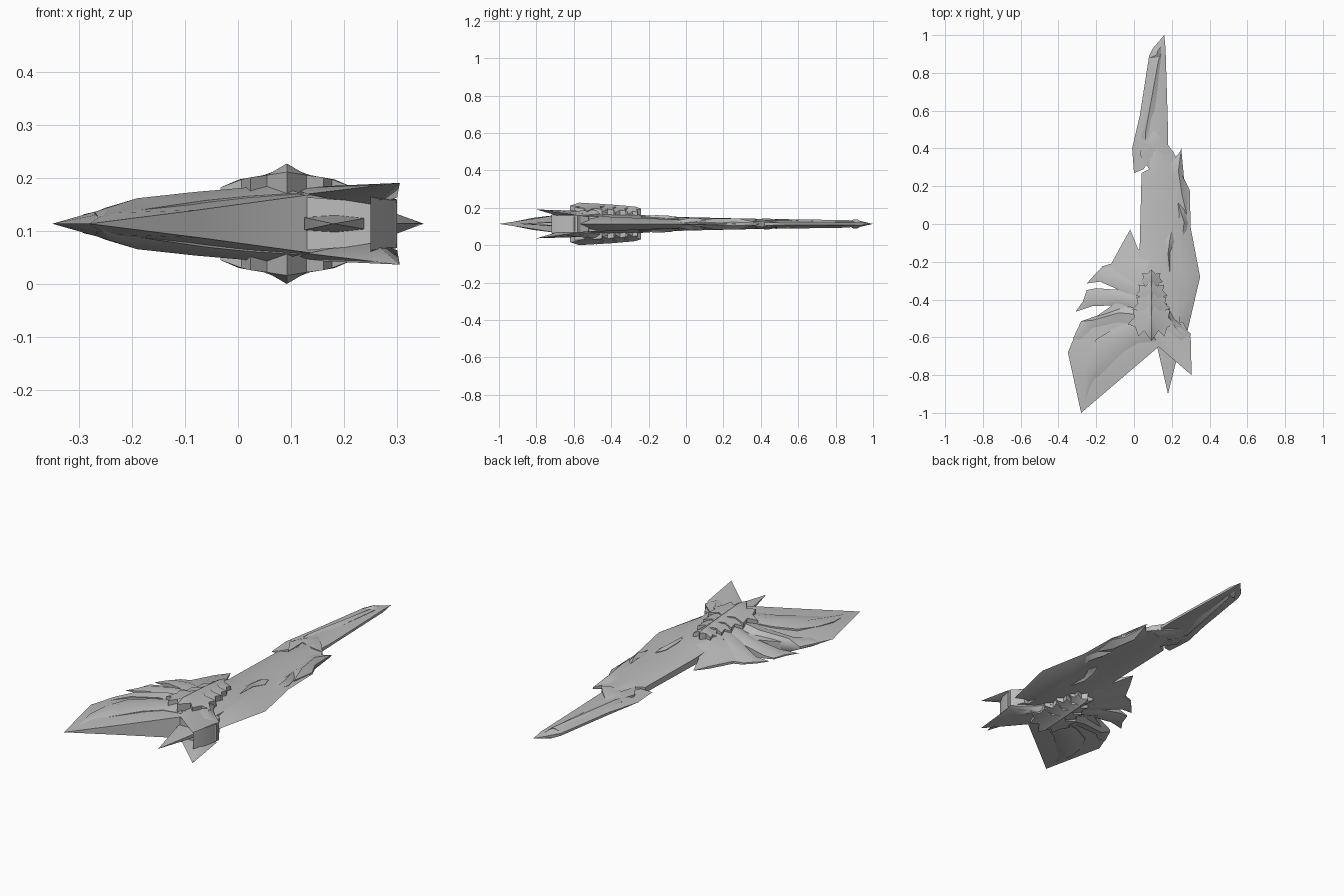
import bpy, bmesh
from mathutils import Vector
from mathutils.geometry import delaunay_2d_cdt

MID = 0.1135  # height of the mirror plane

steel = bpy.data.materials.new("grey steel")
steel.diffuse_color = (0.5, 0.5, 0.5, 1)


def finish(name, bm, angle=0.6):
    bmesh.ops.recalc_face_normals(bm, faces=bm.faces)
    mesh = bpy.data.meshes.new(name)
    bm.to_mesh(mesh)
    bm.free()
    mesh.materials.append(steel)
    ob = bpy.data.objects.new(name, mesh)
    bpy.context.collection.objects.link(ob)
    bpy.context.view_layer.objects.active = ob
    ob.select_set(True)
    bpy.ops.object.shade_smooth_by_angle(angle=angle)
    ob.select_set(False)
    return ob


def shell(name, outline, ridge=()):
    """Plate mirrored about MID: (x, y, half height) rim and a raised ridge line."""
    pts = list(outline) + list(ridge)
    n = len(outline)
    edges = [(i, (i + 1) % n) for i in range(n)]
    edges += [(i, i + 1) for i in range(n, len(pts) - 1)]
    co, _, faces, orig, _, _ = delaunay_2d_cdt(
        [Vector(p[:2]) for p in pts], edges, [], 1, 1e-5)
    bm = bmesh.new()
    layers = []
    for s in (1, -1):
        layers.append([bm.verts.new((c.x, c.y, MID + s * (pts[o[0]][2] if o else 0.04)))
                       for c, o in zip(co, orig)])
    for f in faces:
        for layer in layers:
            bm.faces.new([layer[i] for i in f])
    top, low = layers
    pair = dict(zip(top, low))
    rim = [e for e in bm.edges if e.is_boundary and e.verts[0] in pair]
    for e in rim:
        a, b = e.verts
        bm.faces.new((a, b, pair[b], pair[a]))
    bmesh.ops.remove_doubles(bm, verts=bm.verts, dist=0.0005)
    return finish(name, bm)


def hull(name, pts):
    bm = bmesh.new()
    for x, y, h in pts:
        bm.verts.new((x, y, MID + h))
    bmesh.ops.convex_hull(bm, input=bm.verts)
    return finish(name, bm)


# Tail spike with a small knob near its end
shell("tail_spike",
      [(.16, 1, 0), (.10, .93, .008), (.08, .89, .006), (.03, .57, .006), (-.01, .40, 0),
       (.0, .27, 0), (.05, .29, .012), (.10, .36, .02), (.18, .38, .01), (.18, .5, .006),
       (.167, .93, .006)],
      [(.125, .93, .016), (.105, .72, .016), (.085, .5, .022), (.07, .42, .026)])
shell("tail_rib",
      [(.145, .9, .012), (.12, .88, .012), (.04, .46, .012), (.06, .42, .016), (.10, .5, .016)],
      [(.13, .87, .02), (.06, .48, .026)])
shell("tail_knob",
      [(.15, .95, .006), (.11, .93, .01), (.085, .88, .008), (.12, .87, .01), (.145, .89, .01)],
      [(.125, .915, .024), (.12, .895, .024)])

# Long flat body
shell("body",
      [(.10, .5, .014), (.05, .42, .014), (.08, .29, .014), (.04, .27, .014), (.03, -.12, .016),
       (.0, -.3, .05), (.03, -.6, .05), (.24, -.6, .045), (.24, -.3, .03), (.25, .1, .014),
       (.22, .36, .012), (.18, .42, .012)],
      [(.12, .45, .026), (.13, .25, .03), (.12, 0, .036), (.12, -.2, .045), (.10, -.5, .068)])
shell("collar",
      [(.10, .5, .018), (.05, .43, .018), (.03, .37, .018), (.08, .29, .016), (.09, .39, .026),
       (.16, .37, .024), (.21, .38, .014), (.16, .44, .018)],
      [(.08, .43, .03), (.12, .44, .03)])

# Sloped edge fin beside the body
shell("side_fin",
      [(.20, .36, .01), (.23, .33, .006), (.25, .4, 0), (.265, .24, 0), (.295, .18, 0),
       (.30, -.02, 0), (.35, -.28, 0), (.28, -.58, 0), (.19, -.58, .03), (.18, -.1, .02),
       (.20, .1, .02)],
      [(.225, .2, .022), (.24, 0, .022), (.25, -.22, .03), (.24, -.45, .04)])
shell("side_hook_upper",
      [(.25, .39, .004), (.20, .33, .016), (.19, .24, .018), (.23, .18, .018), (.22, .11, .02),
       (.28, .05, .012), (.29, .18, .005), (.26, .25, .01)],
      [(.235, .28, .03), (.255, .15, .03)])
shell("side_hook_lower",
      [(.23, .12, .02), (.27, .08, .012), (.285, 0, .008), (.25, -.16, .014), (.26, -.04, .02),
       (.22, -.02, .02), (.24, .05, .022)],
      [(.25, .06, .032), (.265, .01, .03)])
shell("body_scale",
      [(.20, -.04, .03), (.17, -.08, .036), (.165, -.18, .04), (.19, -.26, .036),
       (.19, -.15, .034), (.215, -.09, .028)],
      [(.19, -.08, .043), (.18, -.16, .047)])

# Broad lower blade under the feathers
shell("lower_blade",
      [(-.28, -1, 0), (-.35, -.68, 0), (-.30, -.56, .006), (-.1, -.42, .03), (.06, -.4, .055),
       (.2, -.5, .06), (.2, -.62, .058), (.13, -.65, .054), (-.075, -.825, .026)],
      [(-.25, -.86, .02), (-.23, -.7, .034), (-.1, -.6, .045), (.05, -.52, .062)])

# Fan of overlapping feathers
shell("feather_1",
      [(-.02, -.03, 0), (-.06, -.10, .006), (-.12, -.21, .006), (-.17, -.225, .004),
       (-.14, -.29, .012), (-.02, -.36, .045), (.08, -.36, .06), (.08, -.2, .04), (.02, -.13, .012)],
      [(-.025, -.1, .014), (-.02, -.22, .036), (.03, -.3, .058)])
shell("feather_2",
      [(-.12, -.215, .004), (-.17, -.23, .004), (-.21, -.27, .004), (-.25, -.315, 0),
       (-.18, -.305, .01), (-.1, -.34, .025), (.06, -.42, .06), (.06, -.33, .06), (-.05, -.26, .025)],
      [(-.18, -.27, .014), (-.08, -.29, .036), (.03, -.35, .064)])
shell("feather_3",
      [(-.25, -.35, .003), (-.20, -.34, .008), (-.06, -.35, .03), (.05, -.38, .06),
       (.05, -.47, .06), (-.08, -.43, .03), (-.22, -.435, .01), (-.31, -.465, 0), (-.27, -.41, .004)],
      [(-.24, -.40, .016), (-.1, -.385, .042), (.02, -.41, .066)])
shell("feather_4",
      [(-.33, -.665, 0), (-.32, -.6, .004), (-.28, -.515, .006), (-.18, -.48, .016),
       (-.05, -.44, .04), (.05, -.44, .06), (.05, -.54, .06), (-.08, -.52, .046),
       (-.22, -.55, .026), (-.27, -.6, .018)],
      [(-.29, -.585, .018), (-.22, -.51, .034), (-.08, -.47, .056), (.03, -.48, .068)])
shell("feather_5",
      [(-.26, -.94, .008), (-.27, -.8, .022), (-.25, -.7, .03), (-.2, -.61, .038),
       (-.1, -.55, .048), (.04, -.5, .06), (.12, -.62, .058), (.02, -.63, .052),
       (-.06, -.68, .044), (-.13, -.75, .034), (-.21, -.83, .022)],
      [(-.24, -.82, .032), (-.19, -.69, .048), (-.08, -.6, .06), (.06, -.56, .072)])

# Forked corner fins, above and below
for side, label in ((1, "upper"), (-1, "lower")):
    hull("corner_fin_" + label,
         [(x, y, side * h) for x, y, h in
          [(.305, -.80, .077), (.30, -.6, .05), (.24, -.55, .058), (.10, -.5, .068),
           (.13, -.65, .056), (.25, -.64, .03), (.22, -.7, .066)]])
shell("corner_wall",
      [(.13, -.65, .05), (.1, -.5, .05), (.26, -.52, .04), (.30, -.6, .04), (.26, -.66, .04)])

# Flat front spike between the fins
shell("front_spike",
      [(.18, -.9, 0), (.125, -.66, .012), (.14, -.55, .014), (.26, -.55, .014), (.225, -.72, .008)],
      [(.18, -.8, .006), (.185, -.65, .016)])

# Curved horn beside the crest
shell("crest_horn",
      [(.17, -.42, .06), (.21, -.5, .05), (.30, -.58, .045), (.285, -.66, .045), (.25, -.72, .05),
       (.25, -.64, .06), (.17, -.56, .066)],
      [(.19, -.5, .075), (.25, -.6, .068)])

# Stacked scales of the raised crest: y of centre, half width, depth, top half height
CREST_X = .092
scales = [(-.30, .06, .06, .098), (-.37, .085, .07, .104), (-.44, .10, .08, .109),
          (-.52, .125, .10, .1135)]
for i, (y, w, d, top) in enumerate(scales):
    half = [(0, y - d, top - .016), (.3, y - .45 * d, top - .022), (.55, y - .75 * d, top - .026),
            (.68, y - .25 * d, top - .03), (1, y - .1 * d, top - .045), (.72, y + .25 * d, top - .03),
            (.8, y + .7 * d, top - .035), (.35, y + .6 * d, top - .022), (0, y + d, top - .016)]
    rim = [(CREST_X + u * w, v, h) for u, v, h in half]
    rim += [(CREST_X - u * w, v, h) for u, v, h in half[-2:0:-1]]
    shell("crest_scale_%d" % (i + 1), rim,
          [(CREST_X, y + .5 * d, top - .006), (CREST_X, y - .5 * d, top)])
